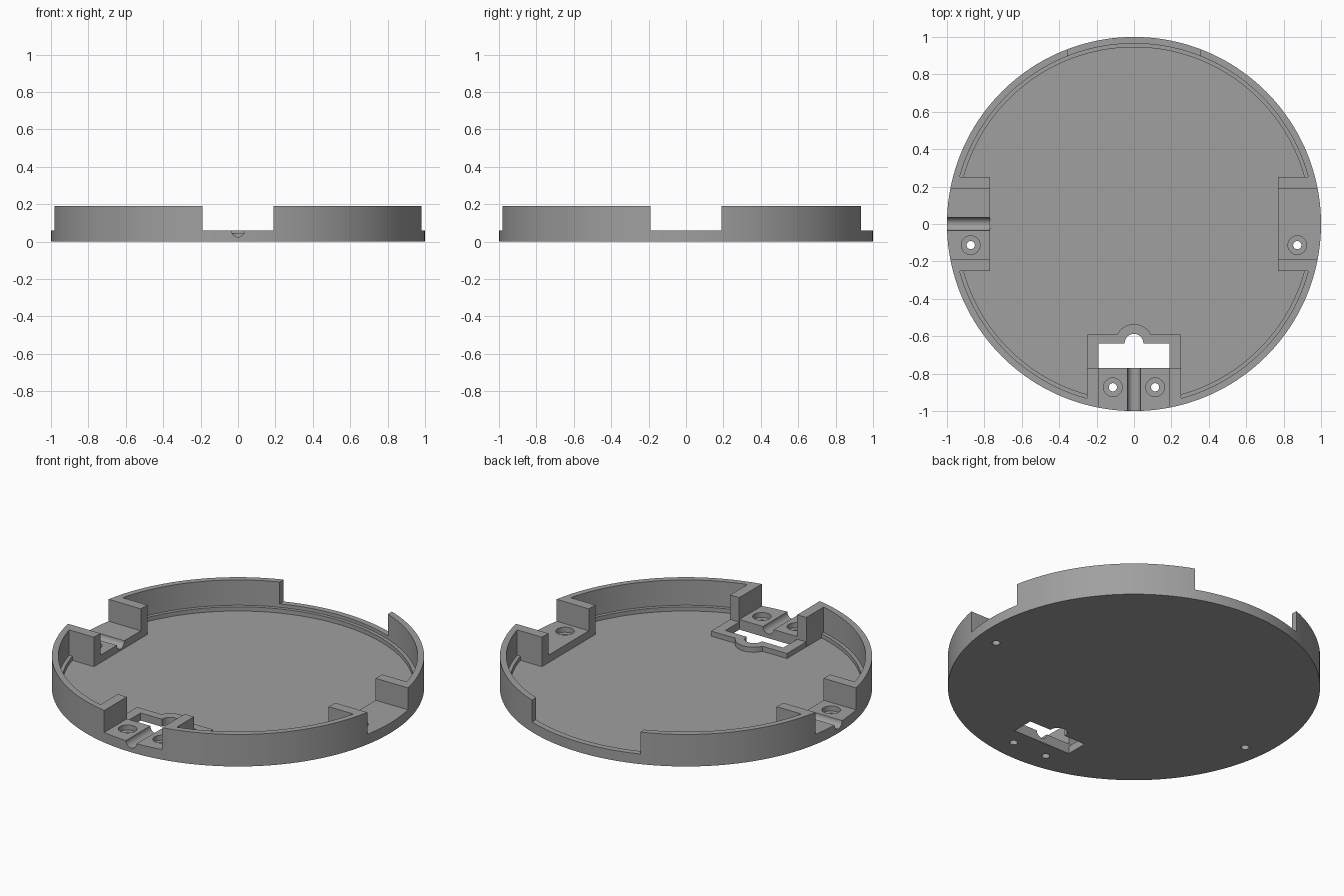
import bpy, bmesh, math
from mathutils import Vector, Matrix

if "Cube" in bpy.data.objects:
    bpy.data.objects.remove(bpy.data.objects["Cube"])

grey = bpy.data.materials.new("mid grey")
grey.diffuse_color = (0.35, 0.35, 0.35, 1)
grey.use_nodes = True
grey.node_tree.nodes["Principled BSDF"].inputs["Base Color"].default_value = grey.diffuse_color


def finish(name, bm):
    bmesh.ops.recalc_face_normals(bm, faces=bm.faces)
    me = bpy.data.meshes.new(name)
    bm.to_mesh(me)
    bm.free()
    ob = bpy.data.objects.new(name, me)
    bpy.context.collection.objects.link(ob)
    me.materials.append(grey)
    return ob


def box(name, x0, x1, y0, y1, z0, z1, turn=0):
    bm = bmesh.new()
    bmesh.ops.create_cube(bm, size=1)
    for v in bm.verts:
        v.co = Vector(((x0 + x1) / 2 + v.co.x * (x1 - x0),
                       (y0 + y1) / 2 + v.co.y * (y1 - y0),
                       (z0 + z1) / 2 + v.co.z * (z1 - z0)))
    bm.transform(Matrix.Rotation(turn, 4, 'Z'))
    return finish(name, bm)


def rod(name, r, centre, length, segs=32, axis='Z', turn=0):
    bm = bmesh.new()
    bmesh.ops.create_cone(bm, cap_ends=True, segments=segs, radius1=r, radius2=r, depth=length)
    if axis == 'Y':
        bm.transform(Matrix.Rotation(math.pi / 2, 4, 'X'))
    bm.transform(Matrix.Rotation(turn, 4, 'Z') @ Matrix.Translation(centre))
    return finish(name, bm)


def combine(target, tool, op='DIFFERENCE'):
    """Apply a boolean and discard the tool."""
    mod = target.modifiers.new("cut", 'BOOLEAN')
    mod.object, mod.operation, mod.solver = tool, op, 'EXACT'
    dg = bpy.context.evaluated_depsgraph_get()
    me = bpy.data.meshes.new_from_object(target.evaluated_get(dg))
    target.modifiers.clear()
    target.data = me
    bpy.data.objects.remove(tool)


FLOOR, LEDGE, SEAT, TOP = 0.015, 0.04, 0.06, 0.19
TURNS = (0, math.pi / 2, -math.pi / 2)      # front, right, left clamp stations

# Solid disc
tray = rod("round_tray", 1.0, (0, 0, TOP / 2), TOP, 160)

# Cavity with a stepped ledge around the floor
cavity = rod("cavity", 0.965, (0, 0, LEDGE + 0.15), 0.3, 160)
combine(cavity, rod("floor_cavity", 0.945, (0, 0, FLOOR + 0.1), 0.2, 160), 'UNION')

# Clamp blocks and window frame are left standing in the cavity
for t in TURNS:
    combine(cavity, box("block", -0.25, 0.25, -1.1, -0.77, -0.1, 0.5, t))
frame = box("frame", -0.249, 0.249, -0.8, -0.59, -0.1, 0.045)
combine(frame, rod("frame_arch", 0.10, (0, -0.635, -0.0275), 0.145, 48), 'UNION')
combine(cavity, frame)
combine(tray, cavity)

# Notch, cable groove and counterbored screw holes at each station
for t in TURNS:
    combine(tray, box("notch", -0.19, 0.19, -1.1, -0.7, SEAT, 0.5, t))
    combine(tray, rod("groove", 0.035, (0, -0.9, SEAT), 0.4, 32, 'Y', t))
    for x in (-0.113, 0.113):
        combine(tray, rod("counterbore", 0.05, (x, -0.873, 0.08), 0.1, 32, turn=t))
        combine(tray, rod("screw_hole", 0.022, (x, -0.873, 0), 0.2, 24, turn=t))

# Wide gap in the back wall
combine(tray, box("back_gap", -0.355, 0.355, 0.7, 1.1, SEAT, 0.5))

# Window through the floor with its arched top
window = box("window", -0.19, 0.19, -0.771, -0.64, -0.1, 0.15)
combine(window, rod("window_arch", 0.05, (0, -0.637, 0.02), 0.2, 32), 'UNION')
combine(tray, window)

bpy.ops.object.select_all(action='DESELECT')
tray.select_set(True)
bpy.context.view_layer.objects.active = tray
bpy.ops.object.shade_smooth_by_angle(angle=math.radians(30))
